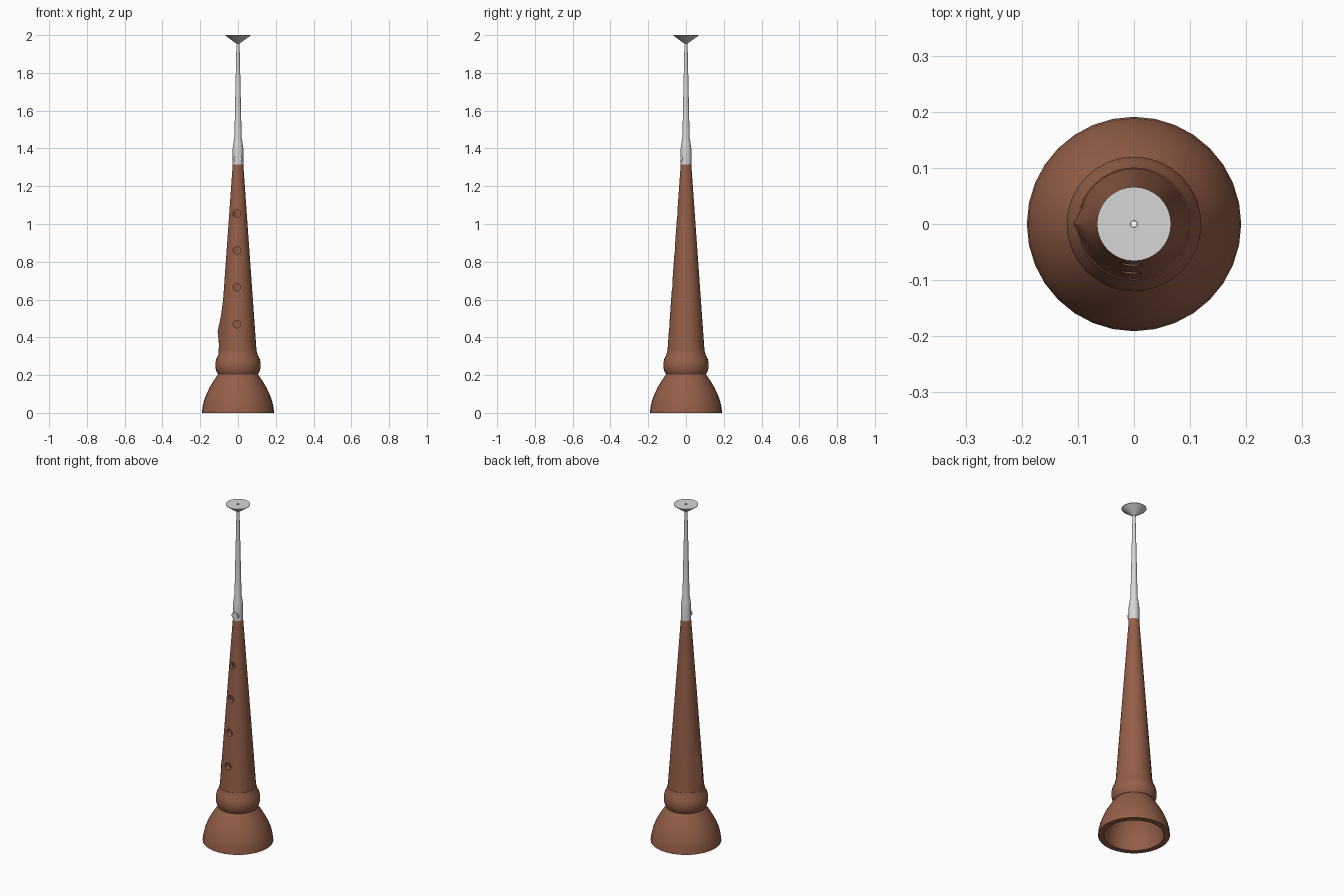
import bpy, bmesh, math
from mathutils import Matrix

if "Cube" in bpy.data.objects:
    bpy.data.objects.remove(bpy.data.objects["Cube"])

SEGMENTS = 32


def material(name, colour):
    mat = bpy.data.materials.new(name)
    mat.use_nodes = True
    mat.diffuse_color = (*colour, 1)
    mat.node_tree.nodes["Principled BSDF"].inputs["Base Color"].default_value = (*colour, 1)
    return mat


wood = material("brown wood", (0.30, 0.115, 0.065))
silver = material("pale metal", (0.68, 0.68, 0.68))


def make_object(name, bm, mat):
    bmesh.ops.recalc_face_normals(bm, faces=bm.faces)
    mesh = bpy.data.meshes.new(name)
    bm.to_mesh(mesh)
    bm.free()
    mesh.materials.append(mat)
    obj = bpy.data.objects.new(name, mesh)
    bpy.context.collection.objects.link(obj)
    return obj


def turned(name, profile, mat):
    """Spin a closed (radius, height) loop around z."""
    bm = bmesh.new()
    rings = []
    for i in range(SEGMENTS):
        a = math.tau * i / SEGMENTS
        rings.append([bm.verts.new((r * math.cos(a), r * math.sin(a), z)) for r, z in profile])
    n = len(profile)
    for i in range(SEGMENTS):
        one, two = rings[i], rings[(i + 1) % SEGMENTS]
        for j in range(n):
            k = (j + 1) % n
            bm.faces.new((one[j], two[j], two[k], one[k]))
    return make_object(name, bm, mat)


def cylinder_along_y(name, radius, x, z, y_front, y_back, mat):
    bm = bmesh.new()
    place = Matrix.Translation((x, (y_front + y_back) / 2, z)) @ Matrix.Rotation(math.pi / 2, 4, 'X')
    bmesh.ops.create_cone(bm, cap_ends=True, segments=24, radius1=radius, radius2=radius,
                          depth=y_back - y_front, matrix=place)
    return make_object(name, bm, mat)


def smooth(obj, angle=35):
    bpy.ops.object.select_all(action='DESELECT')
    obj.select_set(True)
    bpy.context.view_layer.objects.active = obj
    bpy.ops.object.shade_smooth_by_angle(angle=math.radians(angle))


# Flared bell with a hollow cup
outer = [(0.191, 0), (0.188, 0.03), (0.180, 0.065), (0.167, 0.10), (0.150, 0.135), (0.128, 0.172), (0.105, 0.205)]
inner = [(0.05, 0.205), (0.09, 0.19), (0.125, 0.14), (0.148, 0.08), (0.16, 0)]
bell = turned("bell", outer + inner, wood)

# Rounded collar above the bell
collar = turned("collar", [(0.107, 0.205), (0.115, 0.22), (0.12, 0.24), (0.12, 0.262), (0.115, 0.285),
                           (0.105, 0.305), (0.1, 0.325), (0.05, 0.325), (0.05, 0.205)], wood)

# Long tapered tube with a bore
heights = [0.30, 0.36, 0.43, 0.52, 0.60, 0.76, 0.95, 1.15, 1.315]
taper = lambda z: 0.1 - 0.072 * (z - 0.3) / 1.015
body = turned("body", [(taper(z), z) for z in heights] +
              [(taper(z) * 0.65, z) for z in reversed(heights)], wood)

# Small pointed swelling on the right side of the tube
for v in body.data.vertices:
    z, r = v.co.z, math.hypot(v.co.x, v.co.y)
    if 0.3 < z < 0.56 and r > 0.9 * taper(z):
        angle = math.pi - abs(math.atan2(v.co.y, v.co.x))
        side = max(0, 1 - angle / 0.4)
        lift = 0.017 if abs(z - 0.43) < 0.01 else 0.005
        v.co.x *= 1 + lift * side / r
        v.co.y *= 1 + lift * side / r

# Finger holes through the front wall
for z in (0.47, 0.665, 0.86, 1.055):
    cutter = cylinder_along_y("hole_cutter", 0.02, -0.006, z, -0.2, 0, wood)
    cutter.hide_render = True
    cut = body.modifiers.new("finger_hole", 'BOOLEAN')
    cut.operation = 'DIFFERENCE'
    cut.solver = 'EXACT'
    cut.object = cutter
    bpy.context.view_layer.objects.active = body
    bpy.ops.object.modifier_apply(modifier=cut.name)
    bpy.data.objects.remove(cutter)

# Metal staple and its small round button
staple = turned("staple", [(0.028, 1.31), (0.028, 1.40), (0.024, 1.43), (0.019, 1.46), (0.014, 1.70),
                           (0.008, 1.965), (0.005, 1.965), (0.005, 1.31)], silver)
button = cylinder_along_y("staple_button", 0.021, 0, 1.345, -0.03, -0.01, silver)

# Flared lip disc with a pinhole
lip_disc = turned("lip_disc", [(0.008, 1.955), (0.066, 1.997), (0.066, 2.0), (0.006, 2.0), (0.006, 1.955)], silver)

for part in (bell, collar, body, staple, button, lip_disc):
    smooth(part)
